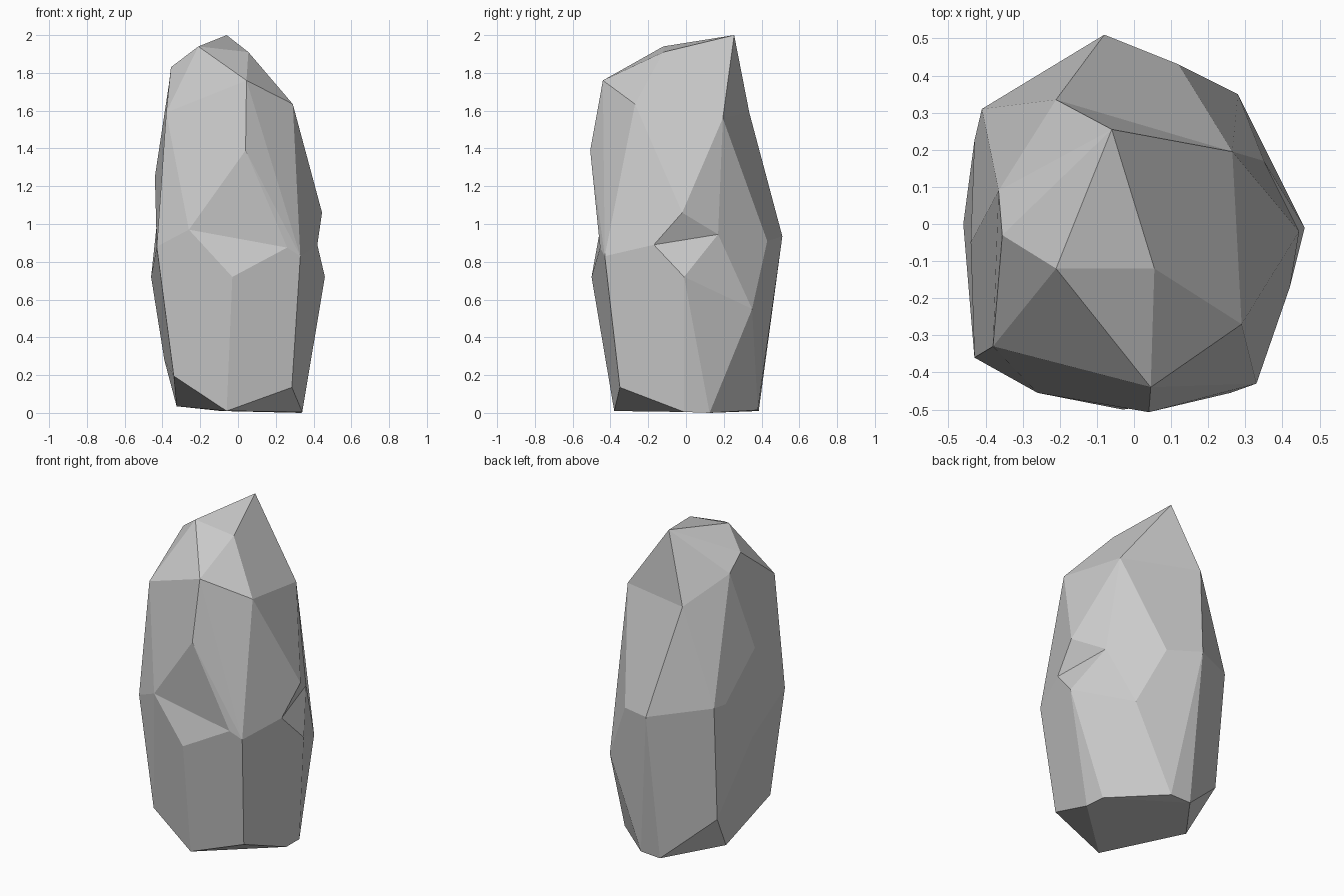
import bpy
import bmesh
from math import radians

if "Cube" in bpy.data.objects:
    bpy.data.objects.remove(bpy.data.objects["Cube"])

# Faceted rock: two chiselled blocks meeting at a shallow waist, and a peak on top.
WAIST = [(.33, -.43, .83), (.26, -.455, .875), (-.26, -.455, .97), (-.43, -.36, .88),
         (-.43, .225, 1.0), (-.41, .31, 1.0), (-.08, .51, .935), (.12, .43, .91),
         (.35, .17, .945), (.42, -.17, .89)]

# Rim that the peak stands on
RIM = [(-.21, -.12, 1.94), (.055, -.12, 1.91), (.265, .195, 1.56),
       (-.21, .335, 1.59), (-.365, .09, 1.745), (-.355, -.03, 1.83)]
PEAK = [(-.06, .255, 2.0)]

# Corners of the upper block: shoulders, then bulges above the waist
UPPER = [(.045, -.44, 1.76), (.29, -.27, 1.635), (-.38, -.33, 1.59),
         (.04, -.507, 1.39), (-.44, -.05, 1.25), (.445, -.02, 1.06)]

# Corners of the lower block: bulges below the waist, then the bevelled foot
LOWER = [(-.03, -.5, .72), (.46, -.01, .72), (-.46, 0, .72), (.28, .35, .55),
         (.285, -.35, .135), (.34, -.01, .005), (.335, .125, 0), (.045, .38, .015),
         (-.09, .385, .01), (-.06, -.38, .01), (-.325, .07, .035),
         (-.39, .25, .28), (-.34, -.345, .195)]

bm = bmesh.new()


def add_verts(points):
    return [bm.verts.new(p) for p in points]


def add_block(corners, *seams):
    """Wrap corners and seam loops in a hull, left open at each seam."""
    hull_input = corners + [v for seam in seams for v in seam]
    bmesh.ops.convex_hull(bm, input=hull_input)
    cap = [f for f in bm.faces
           if any(all(v in seam for v in f.verts) for seam in seams)]
    bmesh.ops.delete(bm, geom=cap, context='FACES_ONLY')
    for e in [e for e in bm.edges if not e.link_faces]:
        bm.edges.remove(e)


waist, rim = add_verts(WAIST), add_verts(RIM)
add_block(add_verts(UPPER), waist, rim)
add_block(add_verts(LOWER), waist)
add_block(add_verts(PEAK), rim)

# Merge nearly level triangles into broad flat facets
bmesh.ops.recalc_face_normals(bm, faces=bm.faces[:])
bmesh.ops.dissolve_limit(bm, angle_limit=radians(8), verts=[], edges=bm.edges[:])

mesh = bpy.data.meshes.new("rock")
bm.to_mesh(mesh)
bm.free()
rock = bpy.data.objects.new("rock", mesh)
bpy.context.collection.objects.link(rock)
